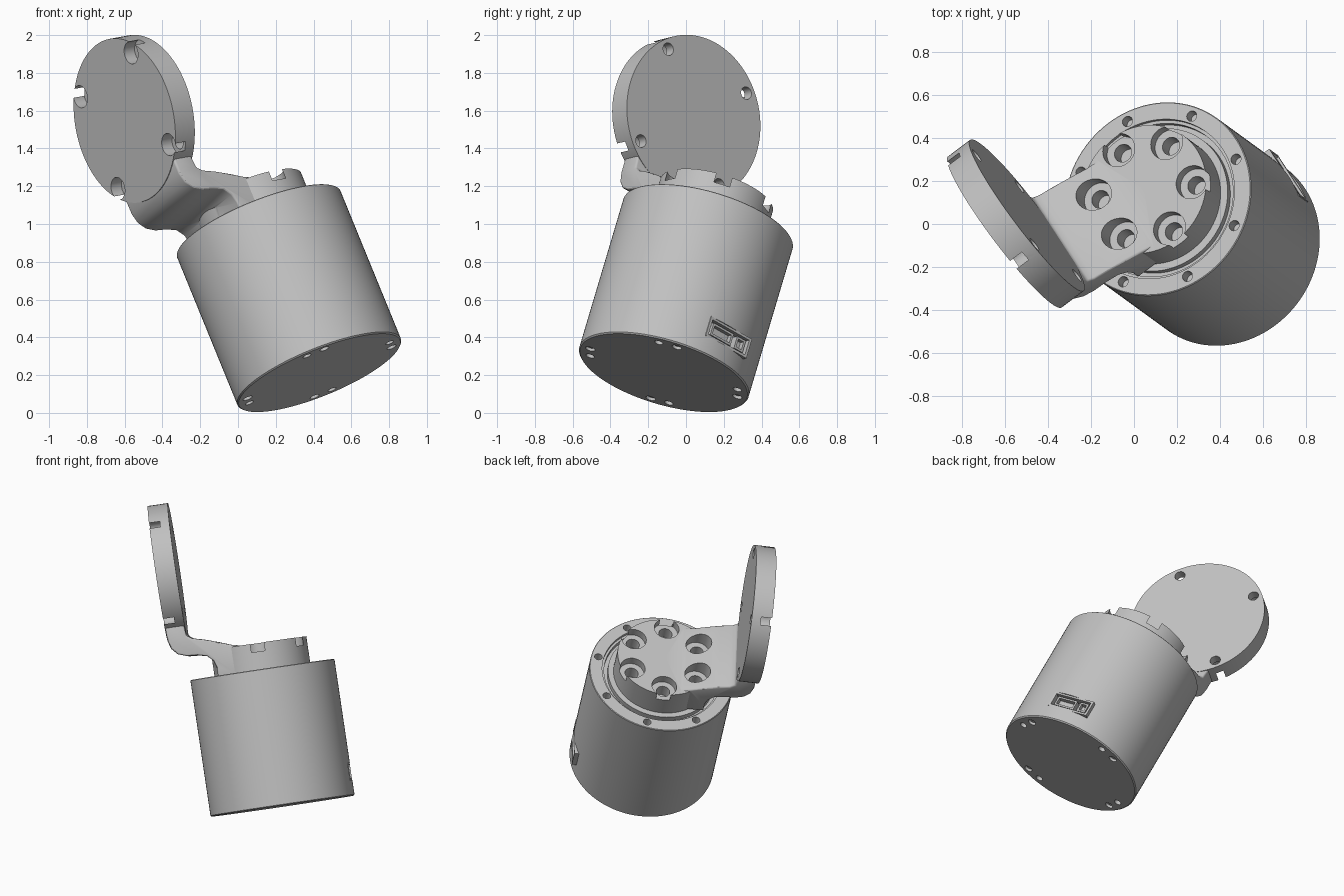
import bpy, bmesh
from math import pi, radians, cos, sin
from mathutils import Matrix, Vector

old = bpy.data.objects.get("Cube")
if old:
    bpy.data.objects.remove(old, do_unlink=True)

grey = bpy.data.materials.new("plain grey")
grey.use_nodes = True
COLOUR = (0.53, 0.53, 0.53, 1)
grey.diffuse_color = COLOUR
grey.node_tree.nodes["Principled BSDF"].inputs["Base Color"].default_value = COLOUR

# Tilted frame of the whole joint: z along the motor axis, -x towards the output disc
axis = Vector((-0.365, 0.2655, 0.8927)).normalized()
side = Vector((0.79, 0.595, 0.146))
side = (side - axis * side.dot(axis)).normalized()
FRAME = Matrix((side, axis.cross(side), axis)).transposed().to_4x4()
FRAME.translation = (0.432, -0.118, 0.212)

TOP = 0.885          # height of the motor housing
DISC_Z = TOP + 0.705  # height of the output disc centre
parts = []


def finish(name, bm):
    bmesh.ops.recalc_face_normals(bm, faces=bm.faces)
    mesh = bpy.data.meshes.new(name)
    bm.to_mesh(mesh)
    bm.free()
    mesh.materials.append(grey)
    obj = bpy.data.objects.new(name, mesh)
    bpy.context.collection.objects.link(obj)
    return obj


def add_lathe(bm, profile, place=Matrix(), steps=96):
    """Spin a closed (radius, height) profile about z, then place it."""
    verts = [bm.verts.new((r, 0, z)) for r, z in profile]
    edges = [bm.edges.new(pair) for pair in zip(verts, verts[1:])]
    made = bmesh.ops.spin(bm, geom=verts + edges, axis=(0, 0, 1), cent=(0, 0, 0),
                          angle=2 * pi, steps=steps, use_merge=False)
    new = set(verts) | {v for f in bm.faces for v in f.verts if not f.tag}
    for f in bm.faces:
        f.tag = True
    new = list(new)
    bmesh.ops.transform(bm, matrix=place, verts=new)
    bmesh.ops.remove_doubles(bm, verts=new, dist=1e-5)
    for f in bm.faces:
        f.tag = True


def lathe(name, profile, place=Matrix(), steps=96):
    bm = bmesh.new()
    add_lathe(bm, profile, place, steps)
    return finish(name, bm)


def box(name, lo, hi):
    bm = bmesh.new()
    bmesh.ops.create_cube(bm, size=1)
    lo, hi = Vector(lo), Vector(hi)
    for v in bm.verts:
        v.co = (lo + hi) / 2 + Vector(a * b for a, b in zip(v.co, hi - lo))
    return finish(name, bm)


def apply(obj):
    bpy.context.view_layer.objects.active = obj
    for mod in list(obj.modifiers):
        bpy.ops.object.modifier_apply(modifier=mod.name)


def combine(obj, tool, operation="DIFFERENCE"):
    mod = obj.modifiers.new("cut", "BOOLEAN")
    mod.operation, mod.solver, mod.object = operation, "EXACT", tool
    apply(obj)
    bpy.data.objects.remove(tool, do_unlink=True)


def drill(obj, profile, places):
    bm = bmesh.new()
    for place in places:
        add_lathe(bm, profile, place, 32)
    combine(obj, finish("drill", bm))


def ring(count, start, radius, z):
    for i in range(count):
        a = radians(start + i * 360 / count)
        yield Matrix.Translation((radius * cos(a), radius * sin(a), z))


def hole(radius, low, high):
    return [(0, low), (radius, low), (radius, high), (0, high)]


def counterbore(small, low, big, step, high):
    return [(0, low), (small, low), (small, step), (big, step), (big, high), (0, high)]


# Motor housing with recessed top, rim holes and base screw holes
housing = lathe("motor_housing", [
    (0, 0), (0.46, 0), (0.467, 0.007), (0.467, TOP - 0.004), (0.463, TOP),
    (0.385, TOP), (0.385, TOP - 0.02), (0.37, TOP - 0.02), (0.37, TOP - 0.05), (0, TOP - 0.05)])
drill(housing, hole(0.025, -0.06, 0.05), ring(8, -11, 0.42, TOP))
drill(housing, hole(0.026, -0.05, 0.03), ring(4, -28, 0.41, 0))
drill(housing, hole(0.023, -0.05, 0.03), ring(4, -42, 0.405, 0))
combine(housing, box("port_cut", (0.39, -0.1, 0.1), (0.55, 0.18, 0.21)))
parts.append(housing)

# Screw heads in the base
for i, place in enumerate(ring(4, -28, 0.41, 0.012)):
    parts.append(lathe(f"base_screw_{i + 1}", hole(0.017, 0, 0.02), place, 24))

# Cable port: bezel and sockets
bezel = box("port_bezel", (0.385, -0.102, 0.098), (0.46, 0.182, 0.212))
combine(bezel, box("bezel_cut", (0.41, -0.087, 0.112), (0.5, 0.167, 0.198)))
parts.append(bezel)
for name, y0, y1 in (("wide_socket", -0.07, 0.07), ("small_socket", 0.095, 0.155)):
    socket = box(name, (0.4, y0, 0.12), (0.45, y1, 0.19))
    combine(socket, box("socket_cut", (0.42, y0 + 0.012, 0.132), (0.5, y1 - 0.012, 0.178)))
    parts.append(socket)

# Rotor plate under the bracket
parts.append(lathe("rotor", hole(0.345, TOP - 0.06, TOP - 0.015)))

# Bracket: round flange joined to a curved arm
bracket = lathe("bracket", hole(0.31, TOP - 0.02, TOP + 0.17))
profile = [(-0.28, -0.01), (-0.28, 0.05), (-0.295, 0.1), (-0.33, 0.135), (-0.39, 0.15),
           (-0.46, 0.155), (-0.515, 0.175), (-0.552, 0.215), (-0.568, 0.27), (-0.57, 0.37),
           (-0.45, 0.37), (-0.443, 0.285), (-0.41, 0.262), (-0.34, 0.245), (-0.25, 0.215),
           (-0.17, 0.185), (-0.1, 0.169), (-0.1, -0.01)]
bm = bmesh.new()
front = bm.faces.new([bm.verts.new((x, -0.26, TOP + z)) for x, z in profile])
swept = bmesh.ops.extrude_face_region(bm, geom=[front], use_keep_orig=True)["geom"]
bmesh.ops.translate(bm, vec=(0, 0.52, 0), verts=[v for v in swept if isinstance(v, bmesh.types.BMVert)])
arm = finish("arm", bm)
bevel = arm.modifiers.new("soft edges", "BEVEL")
bevel.width, bevel.segments, bevel.angle_limit = 0.012, 3, radians(50)
apply(arm)
combine(bracket, arm, "UNION")
drill(bracket, counterbore(0.043, 0.03, 0.08, 0.115, 0.4), ring(6, 30, 0.24, TOP))
parts.append(bracket)

# Output disc standing on the arm, bored from its outer face
turn = Matrix.Translation((-0.443, 0, DISC_Z)) @ Matrix.Rotation(-pi / 2, 4, "Y")
disc = lathe("output_disc", hole(0.44, 0, 0.13), turn)
drill(disc, counterbore(0.034, -0.05, 0.06, 0.06, 0.2),
      [turn @ m for m in ring(4, 45, 0.385, 0)])
parts.append(disc)

# Shade and tilt everything into place
for obj in parts:
    bpy.ops.object.select_all(action="DESELECT")
    obj.select_set(True)
    bpy.context.view_layer.objects.active = obj
    bpy.ops.object.shade_smooth_by_angle(angle=radians(30))
    obj.matrix_world = FRAME
